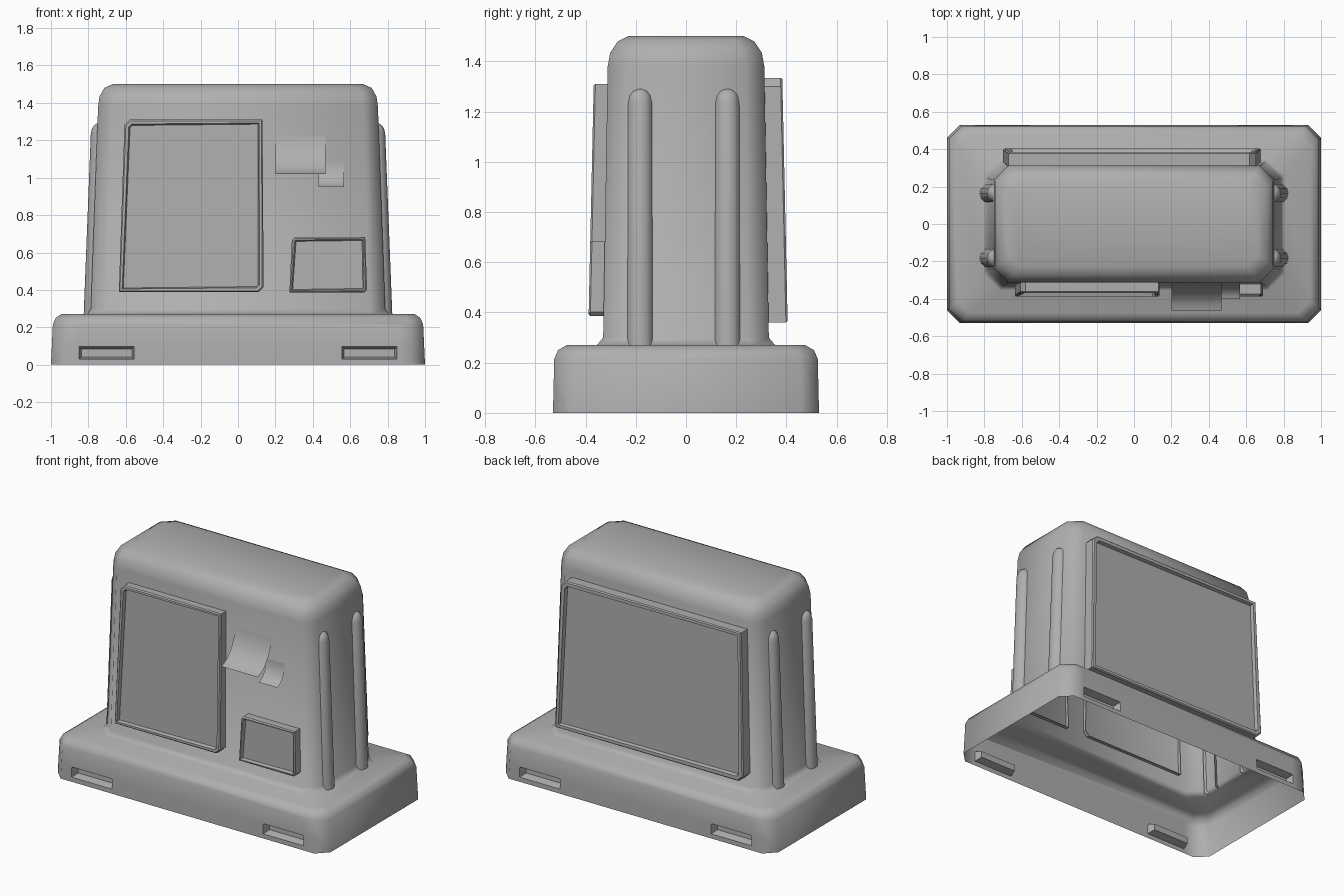
import bpy, bmesh, math

if "Cube" in bpy.data.objects:
    bpy.data.objects.remove(bpy.data.objects["Cube"])

grey = bpy.data.materials.new("dark_grey")
grey.diffuse_color = (.43, .43, .43, 1)
grey.use_nodes = True
grey.node_tree.nodes["Principled BSDF"].inputs["Base Color"].default_value = grey.diffuse_color


def finish(name, bm, smooth=None):
    me = bpy.data.meshes.new(name)
    bm.to_mesh(me)
    bm.free()
    me.materials.append(grey)
    ob = bpy.data.objects.new(name, me)
    bpy.context.collection.objects.link(ob)
    if smooth:
        bpy.ops.object.select_all(action='DESELECT')
        ob.select_set(True)
        bpy.context.view_layer.objects.active = ob
        bpy.ops.object.shade_smooth_by_angle(angle=math.radians(smooth))
    return ob


def loft(rings, closed=True, cap=True):
    bm = bmesh.new()
    rows = [[bm.verts.new(p) for p in r] for r in rings]
    n = len(rows[0])
    for a, b in zip(rows, rows[1:]):
        for i in range(n if closed else n - 1):
            j = (i + 1) % n
            bm.faces.new((a[i], a[j], b[j], b[i]))
    if cap:
        bm.faces.new(rows[-1])
    return bm


def octagon(hx, hy, c, z):
    q = [(hx, hy - c), (hx - c, hy)]
    pts = q + [(-x, y) for x, y in reversed(q)]
    pts += [(-x, -y) for x, y in pts]
    return [(x, y, z) for x, y in pts]


# Shell: base skirt and tapered body as one open-bottomed sheet
profile = [
    (1.0, .53, .07, 0), (.99, .525, .07, .215), (.975, .51, .07, .25), (.945, .475, .065, .27),
    (.805, .355, .09, .27), (.787, .33, .085, .3), (.748, .312, .075, 1.38),
    (.74, .302, .075, 1.435), (.715, .272, .07, 1.48), (.665, .228, .06, 1.502)]
bm = loft([octagon(*p) for p in profile])


# Lifting slots in the front and back of the skirt
def skirt(side):
    return [f for f in bm.faces if f.normal.y * side > .95
            and all(v.co.z < .22 for v in f.verts)]


bmesh.ops.recalc_face_normals(bm, faces=bm.faces[:])
bm.normal_update()
cuts = [((x, 0, 0), (1, 0, 0)) for x in (-.85, -.555, .555, .85)]
cuts += [((0, 0, z), (0, 0, 1)) for z in (.03, .097)]
for side in (-1, 1):
    for co, no in cuts:
        fs = skirt(side)
        geom = list({e for f in fs for e in f.edges} | {v for f in fs for v in f.verts}) + fs
        bmesh.ops.bisect_plane(bm, geom=geom, plane_co=co, plane_no=no, dist=1e-5)
        bm.normal_update()
slots = []
for side in (-1, 1):
    for f in skirt(side):
        c = f.calc_center_median()
        if .56 < abs(c.x) < .84 and .03 < c.z < .097:
            slots.append(f)
bmesh.ops.inset_individual(bm, faces=slots, thickness=.018, depth=-.05)
finish("shell", bm, 66)

# Side ribs: half-round, tapering with the body, domed top
for sx in (-1, 1):
    for y0, word in ((-.183, "front"), (.165, "back")):
        rings = []
        for x, r, z in ((.77, .055, .27), (.735, .052, 1.235), (.735, .045, 1.265),
                        (.736, .03, 1.283), (.741, .012, 1.29)):
            rings.append([(sx * (x + r * math.cos(a)), y0 + sx * r * math.sin(a), z)
                          for a in [math.pi * (i / 6 - .5) for i in range(7)]])
        finish(f"{word}_rib_{'right' if sx > 0 else 'left'}", loft(rings, closed=False), 35)


# Framed panels: outline is (x, z) seen from outside; side -1 is front, 1 is back
def panel(name, outline, side, y_bottom, rim):
    z0 = min(z for _, z in outline)
    back = [(-side * x, side * .305, z) for x, z in outline]
    front = [(-side * x, side * (y_bottom - .022 * (z - z0)), z) for x, z in outline]
    bm = loft([back, front])
    bm.normal_update()
    f = max(bm.faces, key=lambda f: side * f.normal.y)
    for t, d in ((.008, .007), (rim, 0), (.008, -.022)):
        bmesh.ops.inset_individual(bm, faces=[f], thickness=t, depth=d)
        bm.normal_update()
    finish(name, bm)


def outline(bl, br, tl, tr, z0, z1, c):
    return [(bl, z0), (br - c, z0), (br, z0 + c), (tr, z1), (tl + c, z1), (tl, z1 - c)]


panel("main_screen", outline(-.637, .137, -.607, .131, .388, 1.31, .028), -1, .381, .017)
panel("small_screen", outline(.275, .69, .288, .68, .386, .682, .015), -1, .381, .008)
panel("back_screen", outline(-.678, .7, -.652, .67, .36, 1.335, .035), 1, .398, .025)


# Curled paper sheets (no thickness) hanging from the front wall
def paper(name, x0, x1, z0, z1, y0, y1):
    end = math.pi / 2 * .92
    rings = []
    for i in range(9):
        t = end * i / 8
        y = y0 + (y1 - y0) * (1 - math.cos(t)) / (1 - math.cos(end))
        z = z1 + (z0 - z1) * math.sin(t) / math.sin(end)
        rings.append([(x0, y, z), (x1, y, z)])
    finish(name, loft(rings, closed=False, cap=False), 40)


paper("large_paper", .2, .467, 1.02, 1.27, -.311, -.463)
paper("small_paper", .43, .566, .952, 1.08, -.318, -.4)
